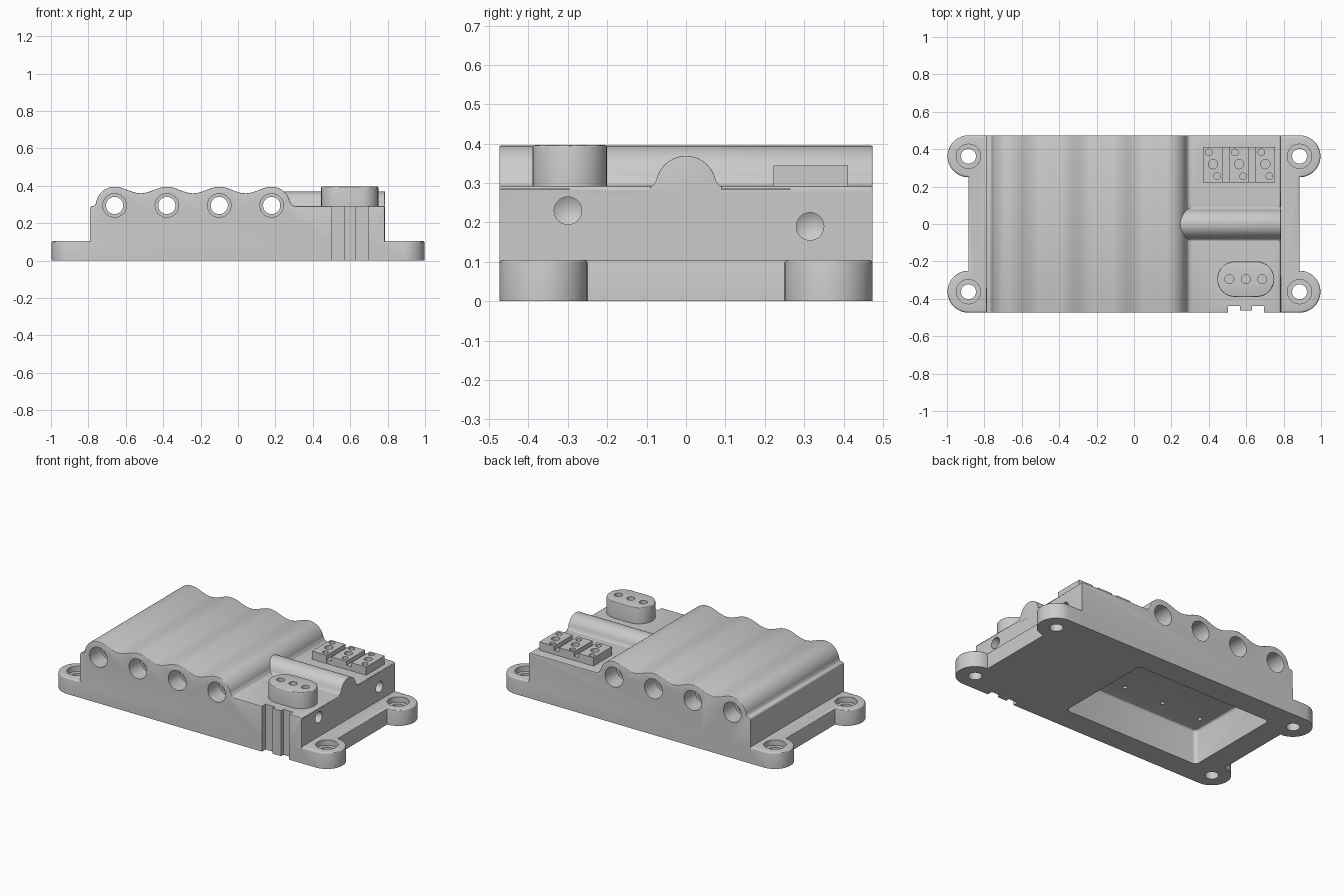
import bpy, bmesh, math
from mathutils import Matrix, Vector

if "Cube" in bpy.data.objects:
    bpy.data.objects.remove(bpy.data.objects["Cube"])

grey = bpy.data.materials.new("light grey")
grey.diffuse_color = (0.6, 0.6, 0.6, 1)
grey.use_nodes = True
grey.node_tree.nodes["Principled BSDF"].inputs["Base Color"].default_value = grey.diffuse_color


def finish(bm, name):
    bmesh.ops.recalc_face_normals(bm, faces=bm.faces)
    me = bpy.data.meshes.new(name)
    bm.to_mesh(me)
    bm.free()
    ob = bpy.data.objects.new(name, me)
    bpy.context.collection.objects.link(ob)
    me.materials.append(grey)
    return ob


def prism(name, pts, axis, a, b, round_if=None, r=0.01):
    """Extrude a 2D outline along an axis, optionally rounding chosen edges."""
    place = {'x': lambda p, t: (t, p[0], p[1]),
             'y': lambda p, t: (p[0], t, p[1]),
             'z': lambda p, t: (p[0], p[1], t)}[axis]
    bm = bmesh.new()
    lo = [bm.verts.new(place(p, a)) for p in pts]
    hi = [bm.verts.new(place(p, b)) for p in pts]
    n = len(pts)
    bm.faces.new(lo)
    bm.faces.new(hi)
    for i in range(n):
        j = (i + 1) % n
        bm.faces.new((lo[i], lo[j], hi[j], hi[i]))
    bmesh.ops.recalc_face_normals(bm, faces=bm.faces)
    if round_if:
        es = [e for e in bm.edges if all(round_if(v.co) for v in e.verts)]
        bmesh.ops.bevel(bm, geom=es, offset=r, segments=3, profile=0.5,
                        affect='EDGES', clamp_overlap=True)
    return finish(bm, name)


def box(name, x0, x1, y0, y1, z0, z1, **kw):
    return prism(name, [(x0, y0), (x1, y0), (x1, y1), (x0, y1)], 'z', z0, z1, **kw)


def arc(cx, cy, r, a0, a1, n=12):
    return [(cx + r * math.cos(math.radians(a0 + (a1 - a0) * i / n)),
             cy + r * math.sin(math.radians(a0 + (a1 - a0) * i / n))) for i in range(n + 1)]


def rod(name, axis, u, v, r, a, b, n=32):
    return prism(name, arc(u, v, r, 0, 360 - 360 / n, n - 1), axis, a, b)


def boolean(ob, other, op):
    m = ob.modifiers.new(op, 'BOOLEAN')
    m.operation, m.solver, m.object = op, 'EXACT', other
    bpy.context.view_layer.objects.active = ob
    bpy.ops.object.modifier_apply(modifier=m.name)
    bpy.data.objects.remove(other, do_unlink=True)


TUBES = [-0.66, -0.38, -0.10, 0.18]
W = 0.474

# main body with the wavy top, one side profile
wave = [(-0.66 + 0.84 * i / 48, 0.3775 + 0.0175 * math.cos(2 * math.pi * i / 16))
        for i in range(1, 48)]
profile = ([(0.785, 0), (0.785, 0.282), (0.782, 0.289), (0.775, 0.292), (0.305, 0.292), (0.29, 0.297)]
           + arc(0.18, 0.295, 0.1, 12, 90, 10) + wave[::-1]
           + arc(-0.66, 0.295, 0.1, 90, 172, 10)
           + [(-0.766, 0.294), (-0.78, 0.292), (-0.787, 0.289), (-0.79, 0.282), (-0.79, 0)])
body = prism("housing", profile, 'y', -W, W,
             round_if=lambda c: c.z > 0.28 and abs(abs(c.y) - W) < 1e-4, r=0.008)


def keep_end_edges():
    return lambda c: c.z > 0.1


# mounting flange with four round ears
ex, ey, er = 0.885, 0.362, 0.112
right = arc(ex, -ey, er, -90, 90, 20) + arc(ex, ey, er, -90, 90, 20)
outline = right + [(-x, -y) for x, y in right]
boolean(body, prism("flange", outline, 'z', 0, 0.105, round_if=lambda c: c.z > 0.1), 'UNION')

# rounded ridge running to the end wall
ridge = ([(-0.09, 0.27), (-0.09, 0.291), (-0.082, 0.296), (-0.078, 0.304)][::-1]
         + [(0.09, 0.27), (0.09, 0.291), (0.082, 0.296), (0.078, 0.304)]
         + arc(0, 0.292, 0.077, 12, 168, 24))
boolean(body, prism("ridge", ridge, 'x', 0.2, 0.7848,
                    round_if=lambda c: c.x > 0.78 and c.z > 0.3, r=0.006), 'UNION')

# oval connector boss
boss = arc(0.655, -0.295, 0.095, -90, 90, 16) + arc(0.54, -0.295, 0.095, 90, 270, 16)
boolean(body, prism("oval_boss", boss, 'z', 0.27, 0.396,
                    round_if=lambda c: c.z > 0.39, r=0.005), 'UNION')

# terminal strip: low bar with three raised blocks
boolean(body, box("terminal_bar", 0.372, 0.752, 0.223, 0.41, 0.27, 0.318), 'UNION')
for i in range(3):
    x = 0.37 + 0.14 * i
    boolean(body, box("terminal_block", x, x + 0.105, 0.222, 0.411, 0.272, 0.345), 'UNION')

cutters = []
# underside pocket with rounded corners
pocket = (arc(0.21, -0.30, 0.025, -90, 0, 4) + arc(0.21, 0.30, 0.025, 0, 90, 4)
          + arc(-0.71, 0.30, 0.025, 90, 180, 4) + arc(-0.71, -0.30, 0.025, 180, 270, 4))
cutters.append(prism("pocket", pocket, 'z', -0.1, 0.22, round_if=lambda c: c.z > 0.2, r=0.015))

# through tubes with counterbores and drain holes
for x in TUBES:
    cutters.append(rod("tube", 'y', x, 0.295, 0.046, -0.6, 0.6))
    for s in (-1, 1):
        cutters.append(rod("counterbore", 'y', x, 0.295, 0.063, s * 0.36, s * 0.6))
    cutters.append(rod("drain", 'z', x, -0.2, 0.013, 0.15, 0.28, 16))

# ear screw holes
for sx in (-1, 1):
    for sy in (-1, 1):
        cutters.append(rod("screw_hole", 'z', sx * ex, sy * ey, 0.04, -0.1, 0.2))
        cutters.append(rod("screw_seat", 'z', sx * ex, sy * ey, 0.065, 0.07, 0.2))

# boss and terminal holes
for i in range(3):
    cutters.append(rod("pin_hole", 'z', 0.51 + 0.088 * i, -0.295, 0.024, 0.3, 0.5, 20))
    for dx, y, r in ((0.03, 0.383, 0.018), (0.052, 0.32, 0.025), (0.073, 0.256, 0.018)):
        cutters.append(rod("terminal_hole", 'z', 0.37 + 0.14 * i + dx, y, r, 0.31, 0.5, 20))

# front key slots
for x0, x1, d in ((0.503, 0.568, 0.036), (0.567, 0.631, 0.012), (0.63, 0.695, 0.036)):
    cutters.append(box("key_slot", x0, x1, -0.6, -W + d, -0.1, 0.36))

# drilled side ports with conical ends
for y, z in ((-0.3, 0.23), (0.315, 0.19)):
    bm = bmesh.new()
    rings = [[bm.verts.new((x, y + 0.035 * math.cos(a), z + 0.035 * math.sin(a)))
              for a in [2 * math.pi * k / 32 for k in range(32)]] for x in (0.9, 0.68)]
    tip = bm.verts.new((0.66, y, z))
    bm.faces.new(rings[0])
    for k in range(32):
        j = (k + 1) % 32
        bm.faces.new((rings[0][k], rings[0][j], rings[1][j], rings[1][k]))
        bm.faces.new((rings[1][k], rings[1][j], tip))
    cutters.append(finish(bm, "side_port"))

for c in cutters:
    boolean(body, c, 'DIFFERENCE')

# single colour, smooth curves with crisp edges
body.data.materials.clear()
body.data.materials.append(grey)
bpy.ops.object.select_all(action='DESELECT')
body.select_set(True)
bpy.context.view_layer.objects.active = body
bpy.ops.object.shade_smooth_by_angle(angle=math.radians(30))
